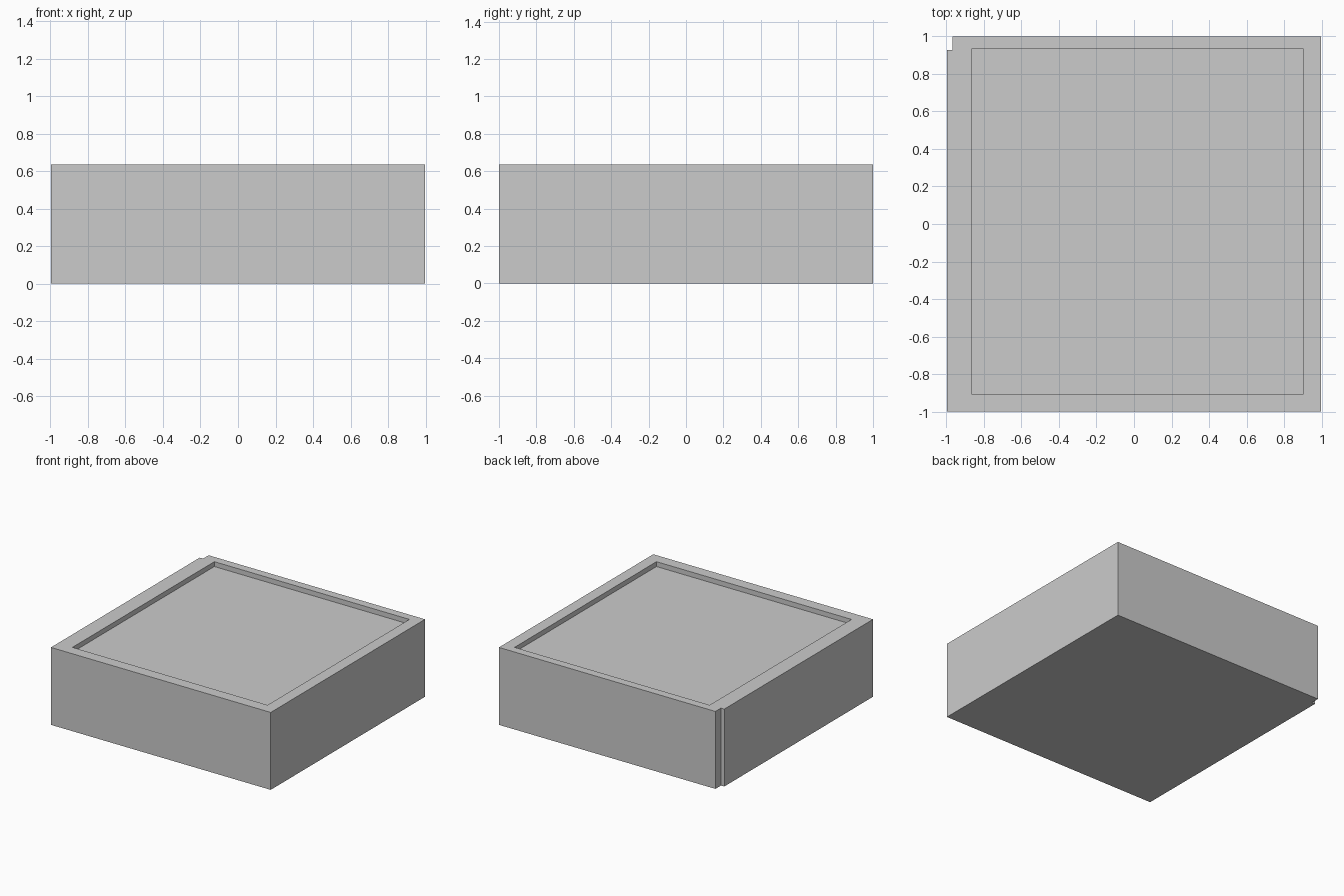
import bpy
import bmesh

if "Cube" in bpy.data.objects:
    bpy.data.objects.remove(bpy.data.objects["Cube"])

HEIGHT = 0.635
RECESS_DEPTH = 0.04


def prism(name, outline, z0, z1):
    """Extrude a flat outline from z0 up to z1."""
    bm = bmesh.new()
    base = bm.faces.new([bm.verts.new((x, y, z0)) for x, y in outline])
    top = bmesh.ops.extrude_face_region(bm, geom=[base])["geom"]
    verts = [v for v in top if isinstance(v, bmesh.types.BMVert)]
    bmesh.ops.translate(bm, verts=verts, vec=(0, 0, z1 - z0))
    bmesh.ops.recalc_face_normals(bm, faces=bm.faces)
    mesh = bpy.data.meshes.new(name)
    bm.to_mesh(mesh)
    bm.free()
    obj = bpy.data.objects.new(name, mesh)
    bpy.context.collection.objects.link(obj)
    return obj


# Solid block with a small full-height notch in the back left corner
block = prism("tray_block", [(-0.997, -1), (0.997, -1), (0.997, 1), (-0.967, 1),
                             (-0.967, 0.928), (-0.997, 0.928)], 0, HEIGHT)

# Shallow, slightly off-centre recess in the top
cutter = prism("recess_cutter", [(-0.867, -0.907), (0.903, -0.907),
                                 (0.903, 0.932), (-0.867, 0.932)],
               HEIGHT - RECESS_DEPTH, HEIGHT + 0.1)
cutter.hide_render = True
cutter.hide_set(True)

cut = block.modifiers.new("recess", 'BOOLEAN')
cut.operation = 'DIFFERENCE'
cut.solver = 'EXACT'
cut.object = cutter
